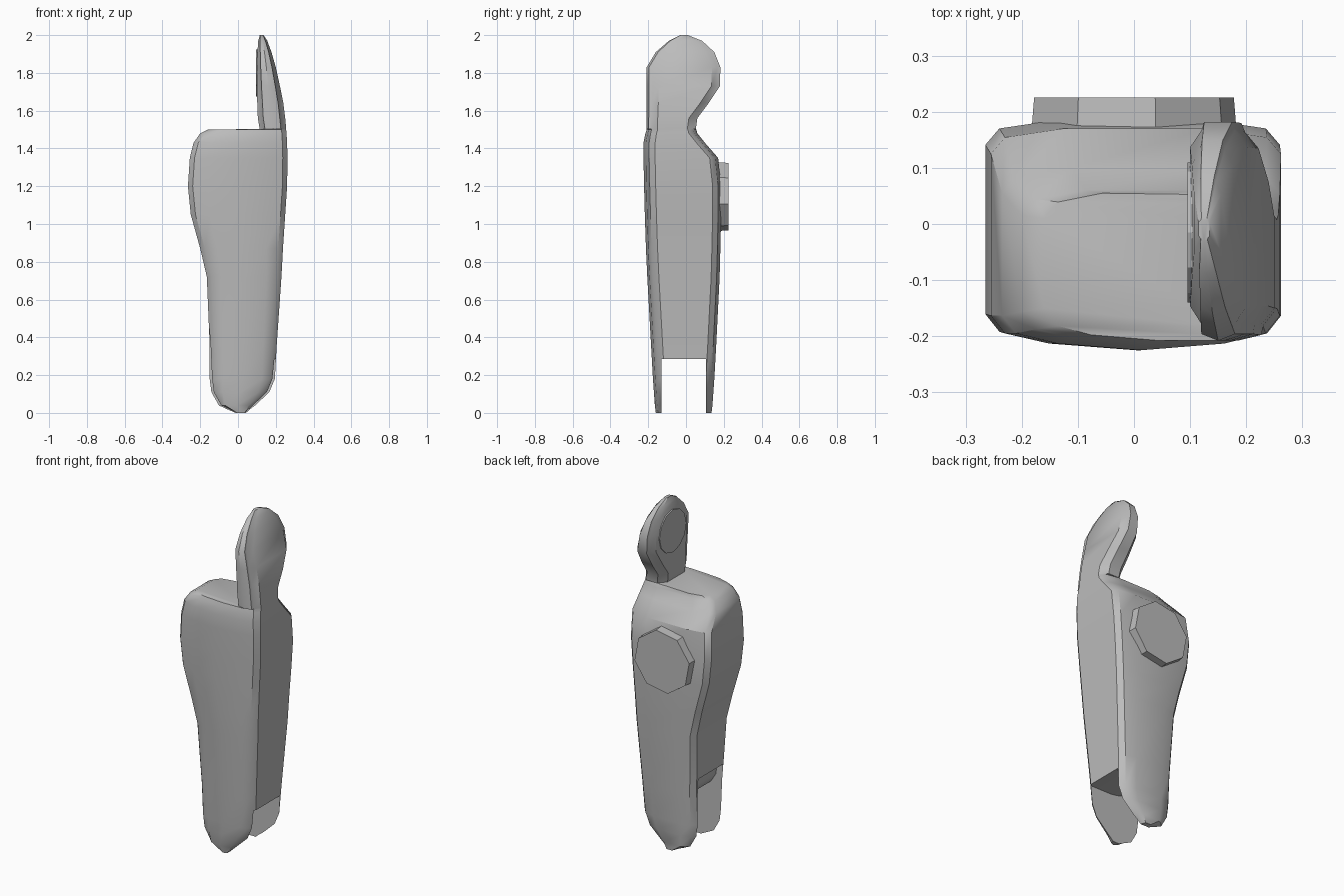
import bpy, bmesh, math
from mathutils import Matrix

cube = bpy.data.objects.get("Cube")
if cube:
    bpy.data.objects.remove(cube, do_unlink=True)

grey = bpy.data.materials.new("plain_grey")
grey.use_nodes = True
grey.diffuse_color = (0.5, 0.5, 0.5, 1)
grey.node_tree.nodes["Principled BSDF"].inputs["Base Color"].default_value = (0.5, 0.5, 0.5, 1)


def make(name, bm):
    bmesh.ops.recalc_face_normals(bm, faces=bm.faces[:])
    mesh = bpy.data.meshes.new(name)
    bm.to_mesh(mesh)
    bm.free()
    mesh.materials.append(grey)
    obj = bpy.data.objects.new(name, mesh)
    bpy.context.collection.objects.link(obj)
    return obj


def smooth(obj, angle):
    bpy.ops.object.select_all(action='DESELECT')
    obj.select_set(True)
    bpy.context.view_layer.objects.active = obj
    bpy.ops.object.shade_smooth_by_angle(angle=math.radians(angle))


def ring(x0, x1, y0, y1):
    """Rounded section with a bowed front."""
    w, d = x1 - x0, y1 - y0
    a, b = min(0.025, w * 0.2), min(0.045, d * 0.18)
    bow = min(0.03, d * 0.1)
    return [(x0, y0 + bow + b * 0.7), (x0 + a, y0 + bow), (x0 + w * 0.2, y0 + bow * 0.4),
            (x0 + w * 0.5, y0), (x1 - w * 0.2, y0 + bow * 0.4), (x1 - a, y0 + bow),
            (x1, y0 + bow + b * 0.7), (x1, y1 - b), (x1 - a, y1 - b * 0.35),
            (x1 - w * 0.25, y1), (x0 + w * 0.25, y1), (x0 + a, y1 - b * 0.35), (x0, y1 - b)]


def tube(sections):
    bm = bmesh.new()
    loops = [[bm.verts.new((x, y, z)) for x, y in ring(*lim)] for z, *lim in sections]
    for lo, hi in zip(loops, loops[1:]):
        for i in range(len(lo)):
            j = (i + 1) % len(lo)
            bm.faces.new((lo[i], lo[j], hi[j], hi[i]))
    bm.faces.new(loops[0])
    bm.faces.new(loops[-1])
    return bm


# Body and upright tab in one stack: height, left, right, front, back limits
body = make("body_with_tab", tube([
    (0.00, -0.02, 0.05, -0.16, 0.135),
    (0.04, -0.11, 0.10, -0.165, 0.14),
    (0.11, -0.145, 0.17, -0.17, 0.145),
    (0.18, -0.15, 0.195, -0.175, 0.15),
    (0.36, -0.15, 0.205, -0.185, 0.16),
    (0.72, -0.165, 0.23, -0.205, 0.178),
    (0.87, -0.20, 0.238, -0.212, 0.182),
    (1.05, -0.25, 0.25, -0.218, 0.186),
    (1.20, -0.265, 0.26, -0.222, 0.186),
    (1.35, -0.255, 0.262, -0.225, 0.17),
    (1.43, -0.235, 0.26, -0.225, 0.10),
    (1.48, -0.20, 0.257, -0.215, 0.06),
    (1.50, -0.16, 0.255, -0.208, 0.055),
    (1.503, 0.115, 0.255, -0.208, 0.052),
    (1.56, 0.105, 0.25, -0.208, 0.06),
    (1.64, 0.102, 0.24, -0.208, 0.12),
    (1.73, 0.10, 0.222, -0.208, 0.18),
    (1.83, 0.10, 0.20, -0.208, 0.182),
    (1.91, 0.103, 0.177, -0.16, 0.15),
    (1.97, 0.107, 0.155, -0.09, 0.085),
    (2.00, 0.115, 0.135, -0.03, 0.01),
]))

# Fork slot with a rounded hinge shoulder in its roof
slot = [(-0.5, -0.2), (-0.5, 0.45), (-0.11, 0.45), (-0.105, 0.38), (-0.07, 0.325),
        (-0.01, 0.295), (0.05, 0.285), (0.5, 0.285), (0.5, -0.2)]
bm = bmesh.new()
face = bm.faces.new([bm.verts.new((x, -0.13, z)) for x, z in slot])
out = bmesh.ops.extrude_face_region(bm, geom=[face])
bmesh.ops.translate(bm, vec=(0, 0.235, 0),
                    verts=[v for v in out["geom"] if isinstance(v, bmesh.types.BMVert)])
cutter = make("slot_cutter", bm)
cutter.hide_render = True
cutter.hide_viewport = True
cut = body.modifiers.new("slot", 'BOOLEAN')
cut.object = cutter
cut.operation = 'DIFFERENCE'
cut.solver = 'EXACT'

# Apply the cut and drop the helper
graph = bpy.context.evaluated_depsgraph_get()
cut_mesh = bpy.data.meshes.new_from_object(body.evaluated_get(graph))
body.modifiers.clear()
body.data = cut_mesh
bpy.data.objects.remove(cutter, do_unlink=True)
smooth(body, 35)


def disc(name, sides, r0, r1, depth, matrix):
    bm = bmesh.new()
    bmesh.ops.create_cone(bm, cap_ends=True, segments=sides, radius1=r0, radius2=r1,
                          depth=depth, matrix=matrix)
    return make(name, bm)


# Faceted button on the back
disc("back_button", 8, 0.188, 0.182, 0.075,
     Matrix.Translation((0, 0.1875, 1.145)) @ Matrix.Rotation(-math.pi / 2, 4, 'X')
     @ Matrix.Rotation(math.radians(12), 4, 'Z'))

# Thin round pad on the inner face of the tab
disc("tab_pad", 12, 0.125, 0.125, 0.009,
     Matrix.Translation((0.1, -0.015, 1.8)) @ Matrix.Rotation(math.pi / 2, 4, 'Y'))
